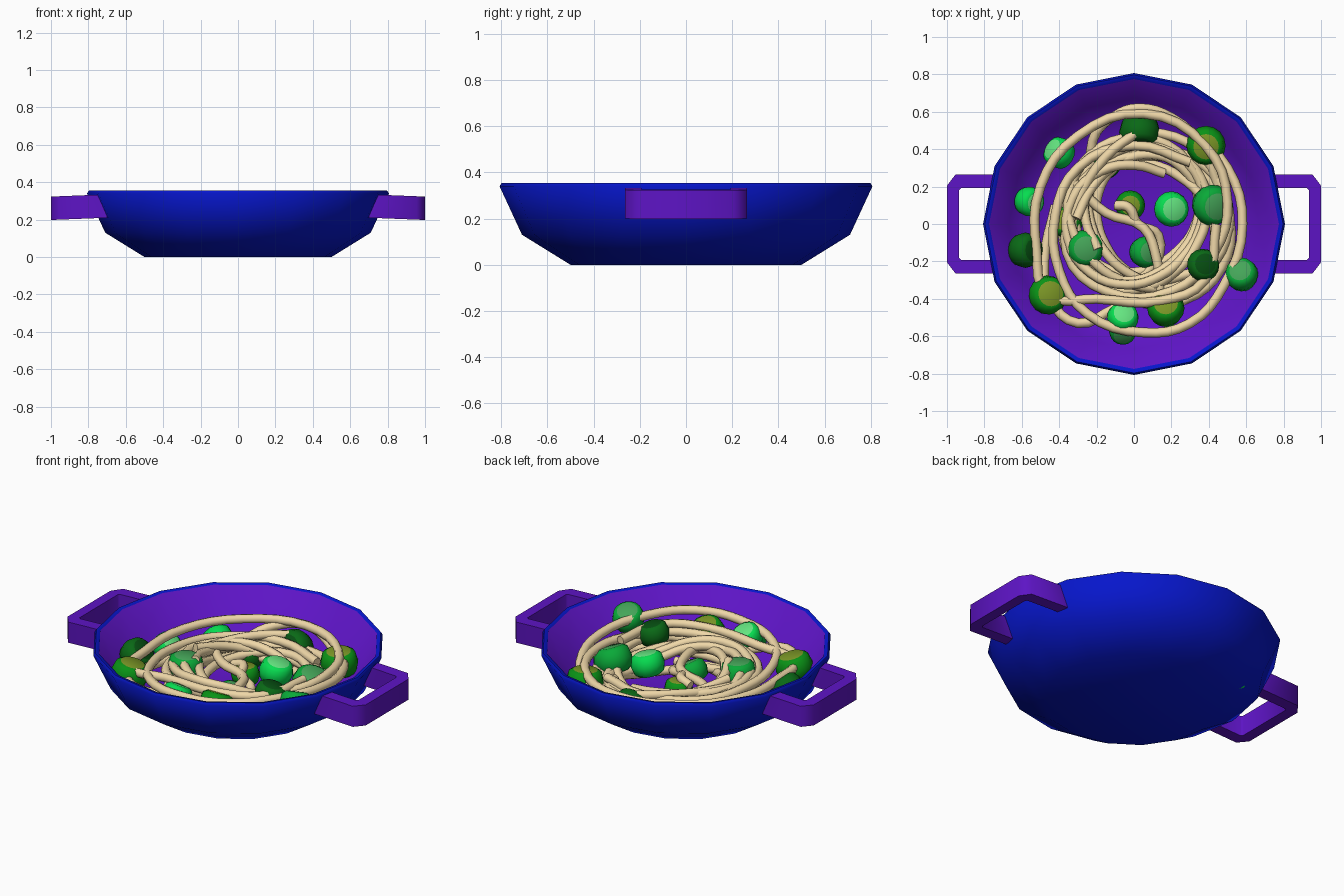
import bpy, bmesh, math, random
from mathutils import Vector

if "Cube" in bpy.data.objects:
    bpy.data.objects.remove(bpy.data.objects["Cube"])
random.seed(11)

def mat(name, r, g, b):
    m = bpy.data.materials.new(name)
    m.diffuse_color = (r, g, b, 1)
    m.use_nodes = True
    m.node_tree.nodes["Principled BSDF"].inputs["Base Color"].default_value = m.diffuse_color
    return m

BLUE, PURPLE = mat("blue", .002, .008, .6), mat("purple", .11, .007, .56)
NOODLE = mat("noodle", .86, .68, .39)
GREENS = {
    "bright": (mat("bright_skin", .002, .72, .08), mat("bright_cap", .13, .79, .22)),
    "mid": (mat("mid_skin", .003, .4, .04), mat("mid_cap", .06, .38, .1)),
    "olive": (mat("olive_skin", .003, .29, .008), mat("olive_cap", .2, .31, .02)),
    "dark": (mat("dark_skin", .003, .14, .008), mat("dark_cap", .002, .08, .006)),
}

def smooth(ob, angle):
    bpy.ops.object.select_all(action='DESELECT')
    ob.select_set(True)
    bpy.context.view_layer.objects.active = ob
    bpy.ops.object.shade_smooth_by_angle(angle=math.radians(angle))

def finish(name, bm, mats, angle):
    bmesh.ops.recalc_face_normals(bm, faces=bm.faces)
    me = bpy.data.meshes.new(name)
    bm.to_mesh(me)
    bm.free()
    for m in mats:
        me.materials.append(m)
    ob = bpy.data.objects.new(name, me)
    bpy.context.collection.objects.link(ob)
    smooth(ob, angle)
    return ob

def lathe(name, profile, second, mats, angle, n=16):
    """Spin (r, z) points; bands listed in 'second' use the second material."""
    bm = bmesh.new()
    rows = [[bm.verts.new((r * math.cos(math.tau * i / n), r * math.sin(math.tau * i / n), z))
             for i in range(n)] if r else [bm.verts.new((0, 0, z))] for r, z in profile]
    for k, (a, b) in enumerate(zip(rows, rows[1:])):
        for i in range(n):
            j = (i + 1) % n
            ring = [a[i], a[j], b[j], b[i]] if len(a) > 1 and len(b) > 1 else (
                [a[0], b[j], b[i]] if len(a) == 1 else [a[i], a[j], b[0]])
            bm.faces.new(ring).material_index = int(k in second)
    return finish(name, bm, mats, angle)

# Bowl: blue shell with purple lining
lathe("bowl", [(0, 0), (.5, 0), (.71, .13), (.807, .34), (.797, .355), (.775, .35),
               (.67, .14), (.47, .04), (0, .04)], {5, 6, 7}, (BLUE, PURPLE), 60)

# Side handles: squared loops whose ends slant with the bowl wall
def handle(name, s):
    half_out = [(None, .264), (.955, .264), (1, .205)]
    half_in = [(None, .192), (.925, .192), (.935, .182)]
    bm = bmesh.new()
    sections = []
    for sign in (1, -1):
        part = []
        for (xo, yo), (xi, yi) in zip(half_out, half_in):
            sec = []
            for x, y, top in ((xo, yo, 0), (xo, yo, 1), (xi, yi, 1), (xi, yi, 0)):
                x = x or (.75 if top else .697)
                z = (.335 if top else .21) - .04 * (x - .7)
                sec.append(bm.verts.new((s * x, sign * y, z)))
            part.append(sec)
        sections += part if sign == 1 else part[::-1]
    for a, b in zip(sections, sections[1:]):
        for i in range(4):
            bm.faces.new((a[i], a[(i + 1) % 4], b[(i + 1) % 4], b[i]))
    # Soften the long edges, leaving the buried ends open for the caps
    rails = [e for e in bm.edges if len(e.link_faces) == 2
             and e.calc_face_angle() > .9]
    bmesh.ops.bevel(bm, geom=rails, offset=.013, segments=1, affect='EDGES')
    bmesh.ops.holes_fill(bm, edges=[e for e in bm.edges if e.is_boundary], sides=0)
    return finish(name, bm, (PURPLE,), 60)

handle("handle_right", 1)
handle("handle_left", -1)

# Noodles: tubes swept along smooth paths
def noodle(name, pts, radius=.026):
    cu = bpy.data.curves.new(name, 'CURVE')
    cu.dimensions = '3D'
    cu.bevel_depth, cu.bevel_resolution = radius, 2
    cu.resolution_u, cu.use_fill_caps = 4, True
    sp = cu.splines.new('BEZIER')
    sp.bezier_points.add(len(pts) - 1)
    for bp, p in zip(sp.bezier_points, pts):
        bp.co = p
        bp.handle_left_type = bp.handle_right_type = 'AUTO'
    cu.materials.append(NOODLE)
    ob = bpy.data.objects.new(name, cu)
    bpy.context.collection.objects.link(ob)
    bpy.ops.object.select_all(action='DESELECT')
    ob.select_set(True)
    bpy.context.view_layer.objects.active = ob
    bpy.ops.object.convert(target='MESH')
    smooth(bpy.context.object, 75)

# Large upper strands circling the pile, then turning inward
noodle("outer_noodle", [
    (.03, .5, .22), (-.15, .36, .22), (-.3, .12, .2), (-.36, -.15, .19), (-.15, -.36, .2),
    (.2, -.36, .22), (.43, -.15, .23), (.5, .12, .24), (.38, .42, .24), (.05, .59, .245),
    (-.3, .47, .24), (-.5, .2, .23), (-.52, -.15, .22), (-.46, -.38, .22), (-.2, -.4, .24),
    (.15, -.41, .25), (.38, -.3, .25), (.44, 0, .25)])
noodle("rim_noodle", [
    (.3, .5, .19), (.5, .3, .22), (.58, 0, .25), (.48, -.33, .27), (.3, -.53, .27), (.05, -.58, .26),
    (-.25, -.48, .24), (-.4, -.25, .22), (-.42, .05, .21), (-.3, .3, .2), (0, .42, .2), (.3, .33, .19)])
noodle("crossing_noodle", [
    (-.32, .22, .18), (-.15, .06, .17), (.05, -.02, .17), (.12, -.18, .18), (.14, -.36, .17)])
noodle("short_noodle", [
    (-.1, .1, .16), (-.03, .09, .18), (.02, 0, .16), (.13, -.06, .13), (.08, -.25, .1), (-.1, -.3, .09)])
noodle("back_noodle", [
    (-.2, .2, .1), (-.22, .45, .17), (-.1, .58, .22), (.02, .62, .23), (.2, .57, .2), (.4, .4, .16)])
noodle("front_noodle", [
    (.2, -.35, .13), (-.1, -.45, .17), (-.3, -.53, .2), (-.45, -.4, .18), (-.48, -.2, .15), (-.42, .1, .13)])

# Wandering coils filling the ring of the nest
for k in range(6):
    r0, z0 = .3 + .024 * k, .115 + .018 * (k * 2 % 5)
    a0, ph, tilt = (random.uniform(0, math.tau) for _ in range(3))
    pts = []
    for i in range(17):
        a = a0 + i * .55
        r = r0 + .065 * math.sin(1.4 * a + ph)
        z = z0 + .045 * math.sin(a + tilt) + .02 * math.sin(2.3 * a + ph)
        pts.append((.05 + r * math.cos(a), .01 + r * math.sin(a), max(z, .07)))
    noodle(f"coil_noodle_{k + 1}", pts)

# Vegetable pieces: rounded barrels (colour, position, axis, scale)
CHUNKS = [
    ("bright", (.2, .08, .205), (.25, 0, 1), .95), ("mid", (-.26, -.13, .195), (.05, 0, 1), 1),
    ("dark", (.37, -.22, .23), (.2, .1, .9), .88), ("mid", (.42, .1, .18), (.35, -.1, .9), 1.1),
    ("mid", (.575, -.27, .25), (-.1, .3, .7), .9), ("olive", (.17, -.45, .2), (0, .4, .9), 1),
    ("bright", (-.06, -.5, .215), (.1, .4, .8), .85), ("olive", (-.46, -.38, .19), (.2, .1, .9), 1.05),
    ("olive", (.385, .42, .18), (0, -.1, 1), 1.05), ("dark", (-.58, -.14, .18), (.6, 0, .6), .95),
    ("bright", (-.4, .38, .13), (-.5, .3, .5), .85), ("bright", (-.56, .12, .14), (.5, -.1, .6), .8),
    ("dark", (.03, .49, .14), (0, -.8, .4), 1.1), ("olive", (-.02, .1, .12), (0, 0, 1), .8),
    ("mid", (.06, -.15, .11), (.4, 0, .8), .85), ("mid", (-.06, -.57, .19), (0, -.5, .7), .75),
    ("olive", (-.36, .01, .11), (-.3, .2, .8), .85), ("dark", (-.15, .32, .11), (.2, .4, .8), .8),
]
PROFILE = [(0, -.065), (.065, -.065), (.088, -.05), (.1, 0), (.088, .05), (.065, .065), (0, .065)]
for k, (tone, pos, axis, s) in enumerate(CHUNKS):
    ob = lathe(f"vegetable_{k + 1}", [(r * s, z * s) for r, z in PROFILE], {0, 5}, GREENS[tone], 50)
    ob.location = pos
    ob.rotation_euler = Vector(axis).to_track_quat('Z', 'Y').to_euler()
